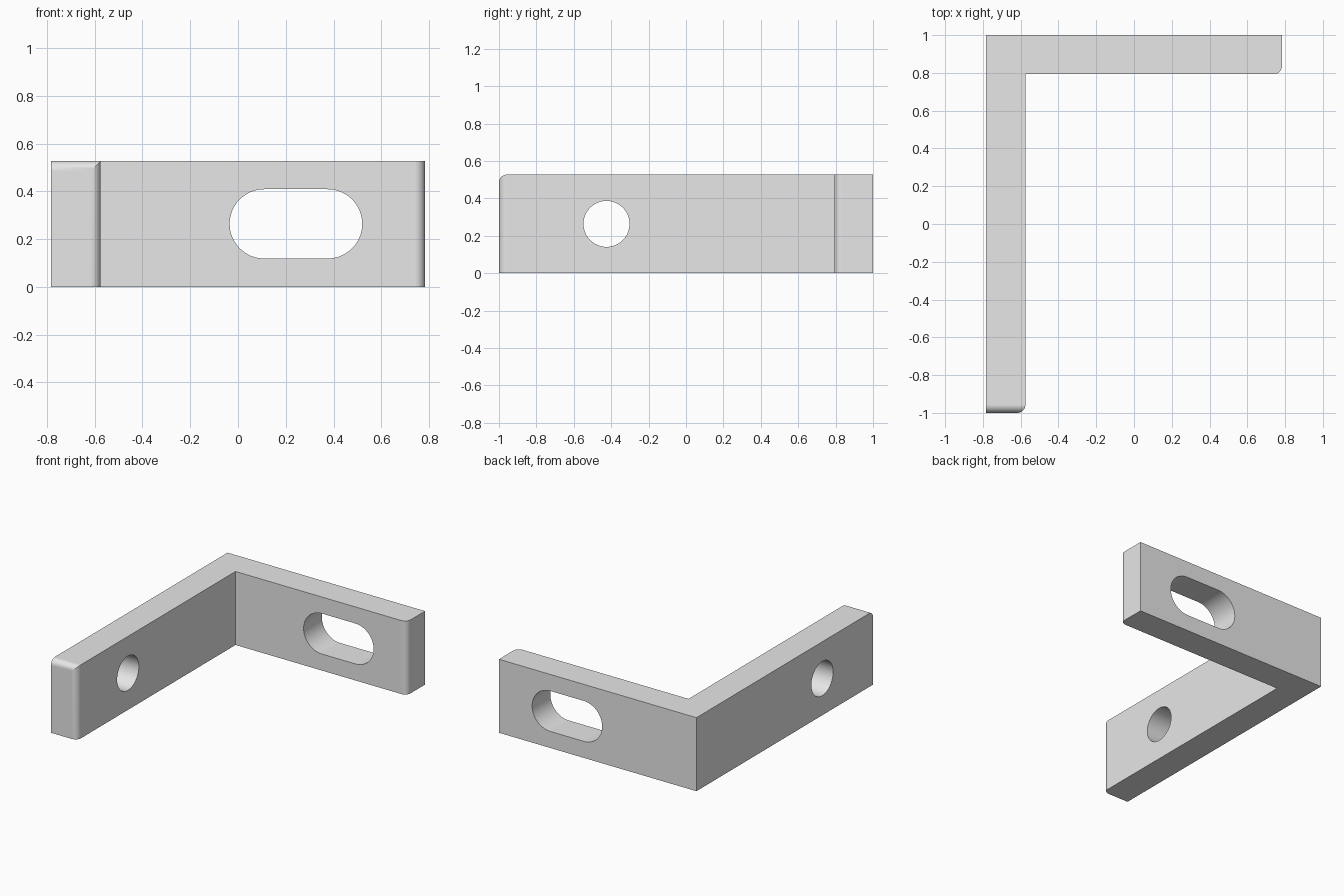
import bpy, bmesh, math

if "Cube" in bpy.data.objects:
    bpy.data.objects.remove(bpy.data.objects["Cube"], do_unlink=True)

HALF_X, HALF_Y, HEIGHT = 0.783, 1.0, 0.527
INNER_X, INNER_Y = -0.575, 0.793   # inner faces of the two arms
FILLET = 0.043
MID_Z = HEIGHT / 2

PLACE = {
    "x": lambda a, b, d: (d, a, b),
    "y": lambda a, b, d: (a, d, b),
    "z": lambda a, b, d: (a, b, d),
}


def arc(cx, cy, r, start, end, steps):
    """Points on an arc, angles in degrees."""
    angles = [math.radians(start + (end - start) * i / steps) for i in range(steps + 1)]
    return [(cx + r * math.cos(t), cy + r * math.sin(t)) for t in angles]


def prism(name, outline, axis, low, high):
    """Extrude a closed 2D outline along an axis."""
    bm = bmesh.new()
    base = [bm.verts.new(PLACE[axis](a, b, low)) for a, b in outline]
    face = bm.faces.new(base)
    new = bmesh.ops.extrude_face_region(bm, geom=[face])["geom"]
    move = PLACE[axis](0, 0, high - low)
    bmesh.ops.translate(bm, verts=[v for v in new if isinstance(v, bmesh.types.BMVert)], vec=move)
    bmesh.ops.recalc_face_normals(bm, faces=bm.faces)
    mesh = bpy.data.meshes.new(name)
    bm.to_mesh(mesh)
    bm.free()
    obj = bpy.data.objects.new(name, mesh)
    bpy.context.collection.objects.link(obj)
    return obj


def combine(target, tool, operation):
    """Apply a boolean and discard the helper."""
    tool.hide_render = True
    mod = target.modifiers.new("shape", "BOOLEAN")
    mod.operation, mod.solver, mod.object = operation, "EXACT", tool
    bpy.context.view_layer.objects.active = target
    bpy.ops.object.modifier_apply(modifier=mod.name)
    bpy.data.objects.remove(tool, do_unlink=True)


# L-shaped body, rounded on the inner edge of each arm's free end
plan = [(-HALF_X, HALF_Y), (-HALF_X, -HALF_Y)]
plan += arc(INNER_X - FILLET, -HALF_Y + FILLET, FILLET, -90, 0, 10)
plan += [(INNER_X, INNER_Y)]
plan += arc(HALF_X - FILLET, INNER_Y + FILLET, FILLET, -90, 0, 10)
plan += [(HALF_X, HALF_Y)]
bracket = prism("angle_bracket", plan, "z", 0, HEIGHT)

# Rounded top edge at the front end of the long arm
side = [(-HALF_Y, -1), (2, -1), (2, HEIGHT)]
side += arc(-HALF_Y + FILLET, HEIGHT - FILLET, FILLET, 90, 180, 10)
# Lift the flat top slightly so only the rounded corner trims the body
side[2] = (2, HEIGHT + 0.1)
side.insert(3, (-HALF_Y + FILLET, HEIGHT + 0.1))
combine(bracket, prism("end_rounding", side, "x", -2, 2), "INTERSECT")

# Round hole through the long arm
hole = arc(-0.425, MID_Z, 0.123, 0, 360, 64)[:-1]
combine(bracket, prism("round_hole", hole, "x", -1, -0.4), "DIFFERENCE")

# Slotted hole through the short arm
slot = arc(0.375, MID_Z, 0.145, -90, 90, 32) + arc(0.11, MID_Z, 0.145, 90, 270, 32)
combine(bracket, prism("slot_hole", slot, "y", 0.6, 1.2), "DIFFERENCE")

# Plain grey finish
grey = bpy.data.materials.new("light_grey")
grey.use_nodes = True
colour = (0.8, 0.8, 0.8, 1)
grey.diffuse_color = colour
grey.node_tree.nodes["Principled BSDF"].inputs["Base Color"].default_value = colour
bracket.data.materials.clear()
bracket.data.materials.append(grey)
for poly in bracket.data.polygons:
    poly.material_index = 0

# Smooth fillets and holes, flat main faces
bpy.ops.object.select_all(action="DESELECT")
bracket.select_set(True)
bpy.context.view_layer.objects.active = bracket
bpy.ops.object.shade_smooth_by_angle(angle=math.radians(30))
normals = bracket.modifiers.new("flat_face_normals", "WEIGHTED_NORMAL")
normals.keep_sharp = True
